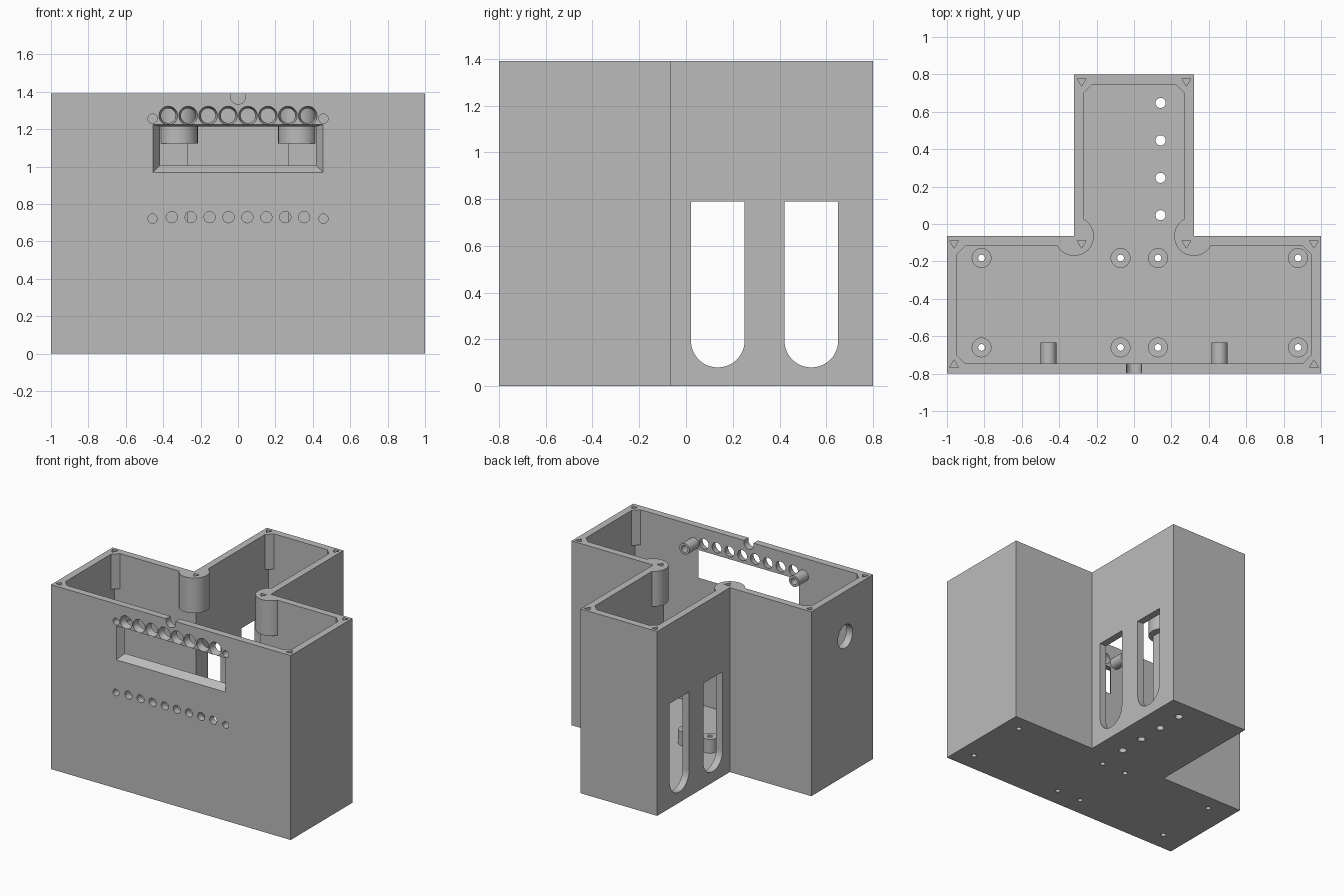
import bpy, bmesh, math

cube = bpy.data.objects.get("Cube")
if cube:
    bpy.data.objects.remove(cube, do_unlink=True)

GREY = (0.5, 0.5, 0.5, 1.0)
HEIGHT, FLOOR, POST_BOTTOM = 1.39, 0.055, 1.125
FRONT, FRONT_IN = -0.8, -0.742

mat = bpy.data.materials.new("plain grey")
mat.use_nodes = True
mat.diffuse_color = GREY
mat.node_tree.nodes["Principled BSDF"].inputs["Base Color"].default_value = GREY


def circle(x, y, r, n=32, start=0, sweep=360):
    steps = n if sweep == 360 else n - 1
    return [(x + r * math.cos(math.radians(start + sweep * i / steps)),
             y + r * math.sin(math.radians(start + sweep * i / steps))) for i in range(n)]


def rect(x0, x1, y0, y1):
    return [(x0, y0), (x1, y0), (x1, y1), (x0, y1)]


PLACE = {"X": lambda a, b, c: (c, a, b),
         "Y": lambda a, b, c: (a, c, b),
         "Z": lambda a, b, c: (a, b, c)}


def loft(name, pairs, lo, hi, axis="Z"):
    """Closed solids running from each first outline to its second one."""
    bm = bmesh.new()
    for first, second in pairs:
        a = [bm.verts.new(PLACE[axis](*p, lo)) for p in first]
        b = [bm.verts.new(PLACE[axis](*p, hi)) for p in second]
        bm.faces.new(a)
        bm.faces.new(b)
        for i in range(len(a)):
            j = (i + 1) % len(a)
            bm.faces.new((a[i], a[j], b[j], b[i]))
    bmesh.ops.recalc_face_normals(bm, faces=bm.faces)
    mesh = bpy.data.meshes.new(name)
    bm.to_mesh(mesh)
    bm.free()
    mesh.materials.append(mat)
    obj = bpy.data.objects.new(name, mesh)
    bpy.context.collection.objects.link(obj)
    return obj


def prism(name, outlines, lo, hi, axis="Z"):
    return loft(name, [(o, o) for o in outlines], lo, hi, axis)


def combine(tool, *targets, operation="DIFFERENCE"):
    tool.hide_render = True
    for target in targets:
        mod = target.modifiers.new("combine", "BOOLEAN")
        mod.operation, mod.solver, mod.object = operation, "EXACT", tool
        bpy.context.view_layer.objects.active = target
        bpy.ops.object.modifier_apply(modifier=mod.name)
    bpy.data.objects.remove(tool, do_unlink=True)


def tee(inset):
    """T-shaped plan, shrunk by the wall thickness."""
    w, s = 1 - inset, 0.32 - inset
    front, step, back = FRONT + inset, -0.065 - inset, 0.8 - inset
    return [(-w, front), (w, front), (w, step), (s, step),
            (s, back), (-s, back), (-s, step), (-w, step)]


# Open T-shaped box
shell = prism("box_shell", [tee(0)], 0, HEIGHT)
combine(prism("cavity", [tee(0.053)], FLOOR, HEIGHT + 0.1), shell)

# Hanging lid-screw posts in the outer corners
posts = []
for sx in (-1, 1):
    for x, y, sy in ((0.947, -0.118, 1), (0.947, -0.747, -1), (0.267, 0.747, 1)):
        px, py = sx * (x + 0.02), y + sy * 0.02
        posts.append([(px, py), (px - sx * 0.085, py), (px, py - sy * 0.085)])
combine(prism("corner_posts", posts, POST_BOTTOM, HEIGHT), shell, operation="UNION")

# Round bosses at the two inside corners
bosses = []
for sx in (-1, 1):
    arc = circle(0.32, -0.065, 0.105, 40, 105, 240) + [(0.305, -0.08)]
    bosses.append([(sx * x, y) for x, y in arc])
combine(prism("corner_bosses", bosses, POST_BOTTOM, HEIGHT), shell, operation="UNION")

# Triangular lid-screw holes
triangles = []
for x, y, tip in ((0.962, -0.088, -1), (0.28, -0.088, -1),
                  (0.962, -0.767, 1), (0.28, 0.778, -1)):
    for sx in (-1, 1):
        cx = sx * x
        triangles.append([(cx - 0.024, y), (cx + 0.024, y), (cx, y + tip * 0.041)])
combine(prism("triangle_cut", triangles, HEIGHT - 0.2, HEIGHT + 0.1), shell)

# Board standoffs, drilled through the floor
spots = [(x, y) for x in (-0.815, -0.072, 0.128, 0.877) for y in (-0.182, -0.66)]
standoffs = prism("board_standoffs", [circle(*p, 0.053) for p in spots], FLOOR - 0.01, 0.16)
combine(prism("drill", [circle(*p, 0.018, 24) for p in spots], -0.1, 0.3), shell, standoffs)

# Row of holes in the rear floor
combine(prism("drill", [circle(0.142, 0.047 + 0.2 * i, 0.027) for i in range(4)],
              -0.1, 0.2), shell)

# Display mounting pegs behind the front wall
spots = [(x, z) for x in (-0.457, 0.457) for z in (0.722, 1.257)]
pegs = prism("mounting_pegs", [circle(*p, 0.042) for p in spots], FRONT_IN - 0.02, -0.634, "Y")
combine(prism("drill", [circle(*p, 0.025, 24) for p in spots], -0.9, -0.5, "Y"), shell, pegs)

# Bevelled display window
combine(loft("window_cut", [(rect(-0.463, 0.463, 0.962, 1.227), rect(-0.407, 0.407, 1.018, 1.213))],
             FRONT - 0.011, FRONT_IN + 0.011, "Y"), shell)

# Flared upper holes and plain lower holes
flared = []
for i in range(8):
    x = -0.373 + 0.1066 * i
    flared.append((circle(x, 1.273, 0.052), circle(x, 1.273, 0.036)))
combine(loft("flared_cut", flared, FRONT - 0.011, FRONT_IN + 0.011, "Y"), shell)
combine(prism("drill", [circle(-0.354 + 0.1011 * i, 0.73, 0.03) for i in range(8)],
              -0.9, -0.7, "Y"), shell)

# Cable notch in the front rim
notch = circle(0, 1.374, 0.04, 17, 180, 180) + [(0.04, 1.5), (-0.04, 1.5)]
combine(prism("notch_cut", [notch], -0.9, -0.7, "Y"), shell)

# Tall slots through both sides of the rear arm
slots = [circle(y, 0.195, 0.115, 25, 180, 180) + [(y + 0.115, 0.79), (y - 0.115, 0.79)]
         for y in (0.136, 0.536)]
combine(prism("slot_cut", slots, -0.5, 0.5, "X"), shell)

# Round socket hole in one end wall
combine(prism("socket_cut", [circle(-0.47, 1.05, 0.088)], -1.1, -0.9, "X"), shell)

# Smooth the round surfaces, keep edges sharp
bpy.ops.object.select_all(action="DESELECT")
for obj in (shell, standoffs, pegs):
    obj.select_set(True)
bpy.context.view_layer.objects.active = shell
bpy.ops.object.shade_smooth_by_angle(angle=math.radians(30))
